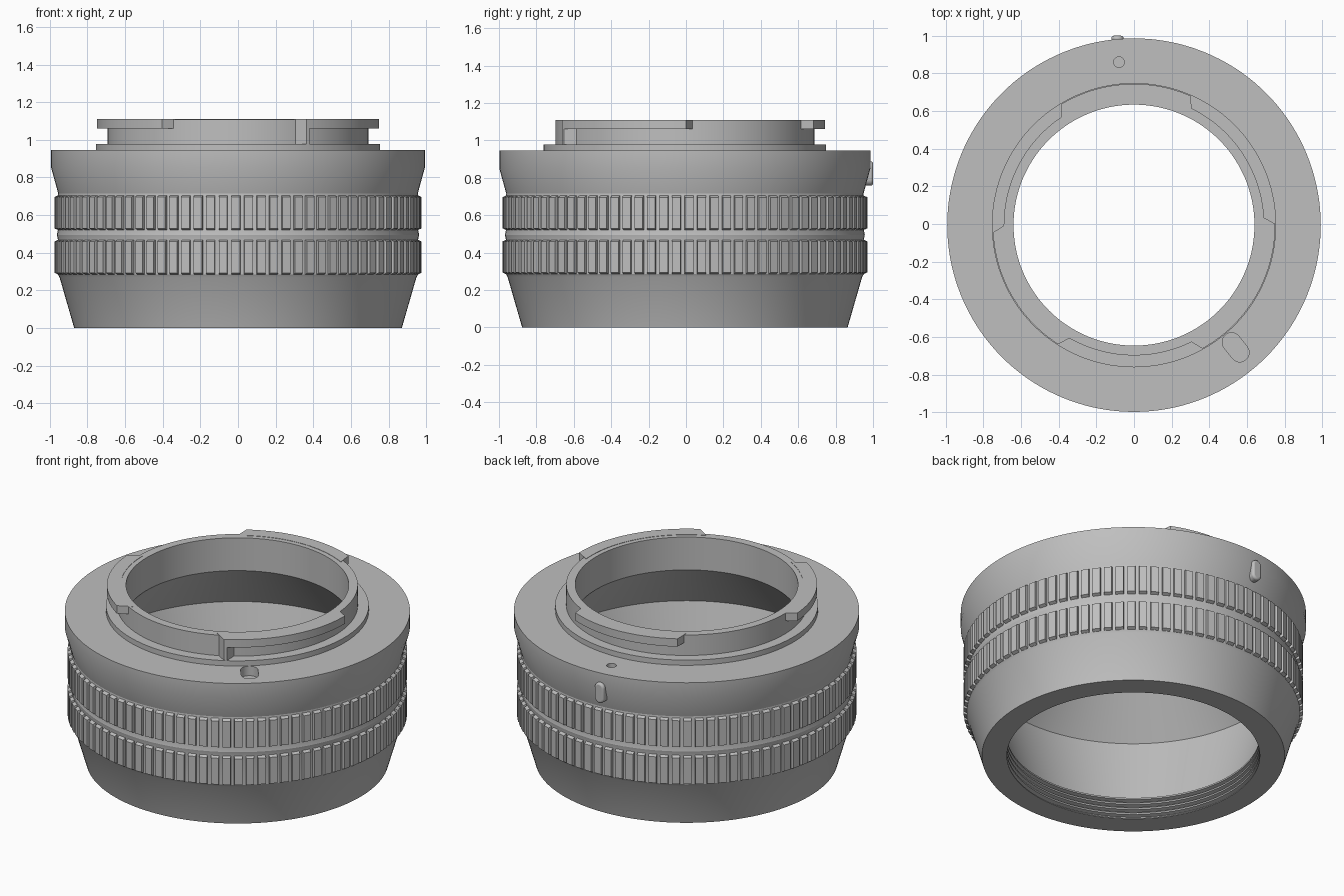
import bpy, bmesh, math
from mathutils import Matrix

if "Cube" in bpy.data.objects:
    bpy.data.objects.remove(bpy.data.objects["Cube"])

CENTRE_Y = -0.006
GREY = (0.52, 0.52, 0.52, 1)
metal = bpy.data.materials.new("grey metal")
metal.use_nodes = True
metal.diffuse_color = GREY
metal.node_tree.nodes["Principled BSDF"].inputs["Base Color"].default_value = GREY


def shade(obj):
    """Smooth shading that keeps hard edges."""
    bpy.ops.object.select_all(action="DESELECT")
    obj.select_set(True)
    bpy.context.view_layer.objects.active = obj
    bpy.ops.object.shade_smooth_by_angle(angle=math.radians(20))


def finish(name, bm, smooth=True):
    """Turn a bmesh into a named, shaded object."""
    bmesh.ops.recalc_face_normals(bm, faces=bm.faces)
    mesh = bpy.data.meshes.new(name)
    bm.to_mesh(mesh)
    bm.free()
    mesh.materials.append(metal)
    obj = bpy.data.objects.new(name, mesh)
    obj.location.y = CENTRE_Y
    bpy.context.collection.objects.link(obj)
    if smooth:
        shade(obj)
    return obj


def lathe(name, profile, segments=144):
    """Sweep a closed (radius, height) profile around z."""
    bm = bmesh.new()
    rings = []
    for i in range(segments):
        a = math.tau * i / segments
        rings.append([bm.verts.new((r * math.cos(a), r * math.sin(a), z)) for r, z in profile])
    for i in range(segments):
        here, there = rings[i - 1], rings[i]
        for j in range(len(profile)):
            bm.faces.new((here[j - 1], there[j - 1], there[j], here[j]))
    return finish(name, bm)


def arc_block(bm, r0, r1, z0, z1, start, end, steps, flare=0, slope=0):
    """Curved block between two angles in degrees.
    flare widens its root by an angle; slope chamfers its upper and lower ends."""
    rows = []
    for i in range(steps + 1):
        t = i / steps
        root = math.radians(start - flare + (end - start + 2 * flare) * t)
        tip = math.radians(start + (end - start) * t)
        rows.append([bm.verts.new((r * math.cos(a), r * math.sin(a), z))
                     for r, a, z in ((r0, root, z0), (r1, tip, z0 + slope),
                                     (r1, tip, z1 - slope), (r0, root, z1))])
    for a, b in zip(rows, rows[1:]):
        for j in range(4):
            bm.faces.new((a[j - 1], b[j - 1], b[j], a[j]))
    bm.faces.new(rows[0])
    bm.faces.new(rows[-1])


def capsule_prism(name, radius, length, depth):
    """Flat prism with rounded ends, long along x, thick along z."""
    bm = bmesh.new()
    verts = []
    for side in (1, -1):
        for i in range(13):
            a = math.pi * (i / 12 - 0.5)
            verts.append(bm.verts.new((side * (length / 2 + radius * math.cos(a)),
                                       side * radius * math.sin(a), -depth / 2)))
    base = bm.faces.new(verts)
    top = bmesh.ops.extrude_face_region(bm, geom=[base])["geom"]
    bmesh.ops.translate(bm, vec=(0, 0, depth),
                        verts=[v for v in top if isinstance(v, bmesh.types.BMVert)])
    return finish(name, bm)


# Main barrel: outside, top mount, hollow inside, then thread
outer = [(0.87, 0), (0.948, 0.27), (0.957, 0.285), (0.957, 0.47), (0.962, 0.495),
         (0.957, 0.52), (0.957, 0.7), (0.955, 0.715), (0.992, 0.85), (0.992, 0.945)]
mount = [(0.755, 0.945), (0.755, 0.978), (0.692, 0.978), (0.692, 1.108), (0.64, 1.108)]
inner = [(0.64, 0.9), (0.885, 0.59), (0.752, 0.15)]
thread = []
for k in range(4):
    z = 0.14 - k * 0.033
    thread += [(0.727, z), (0.727, z - 0.01), (0.752, z - 0.016), (0.752, z - 0.024)]
barrel = lathe("barrel", outer + mount + inner + thread + [(0.727, 0.006), (0.727, 0)])

# Lock slot and index hole sunk into the top face
slot_cutter = capsule_prism("lock_slot_cutter", 0.05, 0.07, 0.12)
slot_cutter.location = (0.54, -0.655, 0.945)
slot_cutter.rotation_euler.z = math.radians(-52)
hole_cutter = capsule_prism("index_hole_cutter", 0.028, 0.001, 0.06)
hole_cutter.location = (-0.08, 0.86, 0.945)
for cutter in (slot_cutter, hole_cutter):
    cut = barrel.modifiers.new(cutter.name, "BOOLEAN")
    cut.operation = "DIFFERENCE"
    cut.solver = "EXACT"
    cut.object = cutter
    bpy.context.view_layer.objects.active = barrel
    bpy.ops.object.modifier_apply(modifier=cut.name)
    bpy.data.objects.remove(cutter)
shade(barrel)

# Two knurled grip bands
RIBS = 90
pitch = 360 / RIBS
for name, low, high in (("lower_grip", 0.28, 0.474), ("upper_grip", 0.516, 0.71)):
    bm = bmesh.new()
    for i in range(RIBS):
        arc_block(bm, 0.945, 0.976, low, high, i * pitch, (i + 0.66) * pitch, 1,
                  flare=0.15, slope=0.014)
    finish(name, bm, smooth=False)

# Three bayonet tabs around the neck, with splayed ends
for name, start, end in (("rear_tab", 66.5, 121), ("right_tab", 183, 237.5),
                         ("left_tab", 299, 360.5)):
    bm = bmesh.new()
    arc_block(bm, 0.67, 0.75, 1.06, 1.11, start, end, 24, flare=4)
    finish(name, bm)

# Rotation stop below the left tab
bm = bmesh.new()
arc_block(bm, 0.67, 0.75, 0.97, 1.07, 299, 300.5, 2, flare=4)
finish("rotation_stop", bm)

# Raised alignment mark on the rear of the rim
mark = capsule_prism("alignment_mark", 0.032, 0.065, 0.06)
mark.matrix_world = (Matrix.Translation((-0.088, 0.97, 0.823))
                     @ Matrix.Rotation(math.pi / 2, 4, "Y")
                     @ Matrix.Rotation(math.pi / 2, 4, "X"))
soften = mark.modifiers.new("rounded_rim", "BEVEL")
soften.width = 0.012
soften.segments = 3
